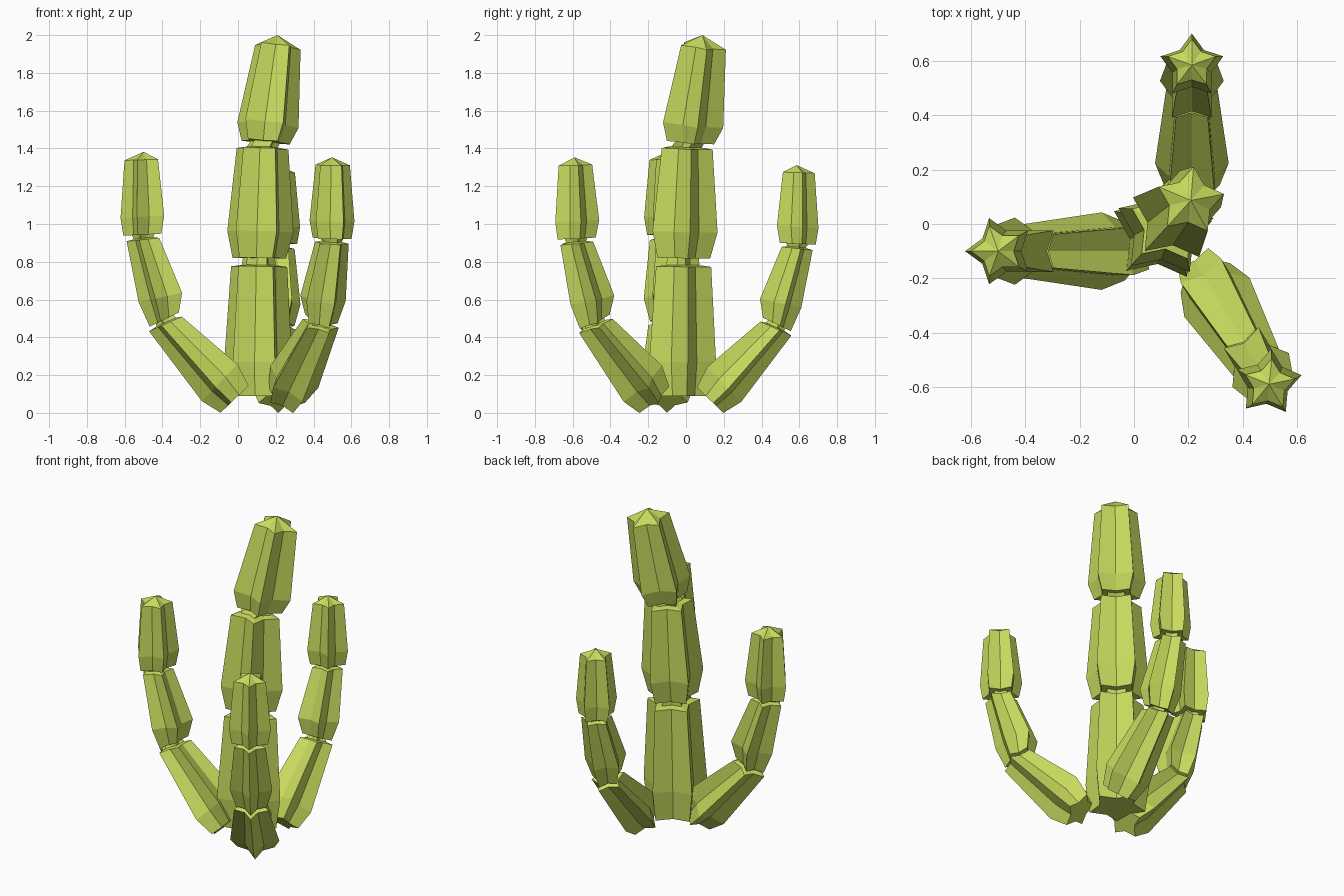
import bpy
import bmesh
from math import radians, sin, cos, pi
from mathutils import Vector, Matrix

cube = bpy.data.objects.get("Cube")
if cube:
    bpy.data.objects.remove(cube, do_unlink=True)

INNER = 0.62      # valley radius relative to rib radius
NECK = 0.6        # neck radius relative to the ring next to it

# The single yellow-green colour
green = bpy.data.materials.new("cactus_green")
green.use_nodes = True
colour = (0.58, 0.70, 0.11, 1)
green.diffuse_color = colour
shader = green.node_tree.nodes["Principled BSDF"]
shader.inputs["Base Color"].default_value = colour
shader.inputs["Roughness"].default_value = 0.9


def star_ring(bm, lean, z, radius, tilt, phase):
    """Five-pointed star ring, tilted towards local +x."""
    turn = Matrix.Rotation(radians(tilt), 3, 'Y')
    ring = []
    for i in range(10):
        a = phase + i * pi / 5
        r = radius if i % 2 == 0 else radius * INNER
        offset = turn @ Vector((r * cos(a), r * sin(a), 0))
        ring.append(bm.verts.new(Vector((lean, 0, z)) + offset))
    return ring


def ribbed_stem(name, segments, tip, base, azimuth, scale=1, point=0):
    """Chain of ribbed segments joined by thin necks and closed by a pointed cap."""
    bm = bmesh.new()
    phase = radians(point)
    rings = []
    for n, segment in enumerate(segments):
        lean, z, radius, tilt = segment[0]
        if n > 0:
            rings.append(star_ring(bm, lean, z, radius * NECK, tilt, phase))
        for lean, z, radius, tilt in segment:
            rings.append(star_ring(bm, lean, z, radius, tilt, phase))
        if n < len(segments) - 1:
            rings.append(star_ring(bm, lean, z + 0.008, radius * NECK, tilt, phase))

    bm.faces.new(list(reversed(rings[0])))
    for low, high in zip(rings, rings[1:]):
        for i in range(10):
            j = (i + 1) % 10
            bm.faces.new((low[i], low[j], high[j], high[i]))
    apex = bm.verts.new((tip[0], 0, tip[1]))
    for i in range(10):
        bm.faces.new((rings[-1][i], rings[-1][(i + 1) % 10], apex))

    bmesh.ops.recalc_face_normals(bm, faces=bm.faces)
    bm.transform(Matrix.Translation(base)
                 @ Matrix.Rotation(radians(azimuth), 4, 'Z')
                 @ Matrix.Scale(scale, 4))
    mesh = bpy.data.meshes.new(name)
    bm.to_mesh(mesh)
    bm.free()
    mesh.materials.append(green)
    bpy.context.collection.objects.link(bpy.data.objects.new(name, mesh))


# Rings are (lean, height, radius, tilt): bottom, widest and top of each segment
trunk = [
    [(0, 0.09, 0.165, 0), (0, 0.27, 0.19, 0), (0.01, 0.775, 0.157, 1)],
    [(0.012, 0.82, 0.15, 1), (0.018, 0.96, 0.185, 2), (0.037, 1.4, 0.145, 3)],
    [(0.062, 1.435, 0.135, 7), (0.078, 1.53, 0.172, 9), (0.157, 1.94, 0.128, 10)],
]
ribbed_stem("trunk", trunk, (0.16, 2.0), (0.1, -0.03, 0), 47, point=-107)

# Three matching arms that rise outward and bend upright
arm = [
    [(0, 0, 0.114, 44), (0.077, 0.09, 0.15, 46), (0.365, 0.395, 0.105, 24)],
    [(0.372, 0.418, 0.095, 26), (0.389, 0.534, 0.13, 12), (0.484, 0.838, 0.096, 6)],
    [(0.486, 0.864, 0.111, 3), (0.484, 0.958, 0.128, 3), (0.493, 1.26, 0.098, 2)],
]
arms = [
    ("right_arm", (-0.01, -0.1, 0.08), 180, 1),
    ("front_left_arm", (0.25, -0.178, 0.077), -59, 0.98),
    ("back_arm", (0.213, 0.12, 0.075), 90, 0.95),
]
for name, base, azimuth, scale in arms:
    ribbed_stem(name, arm, (0.49, 1.302), base, azimuth, scale)
